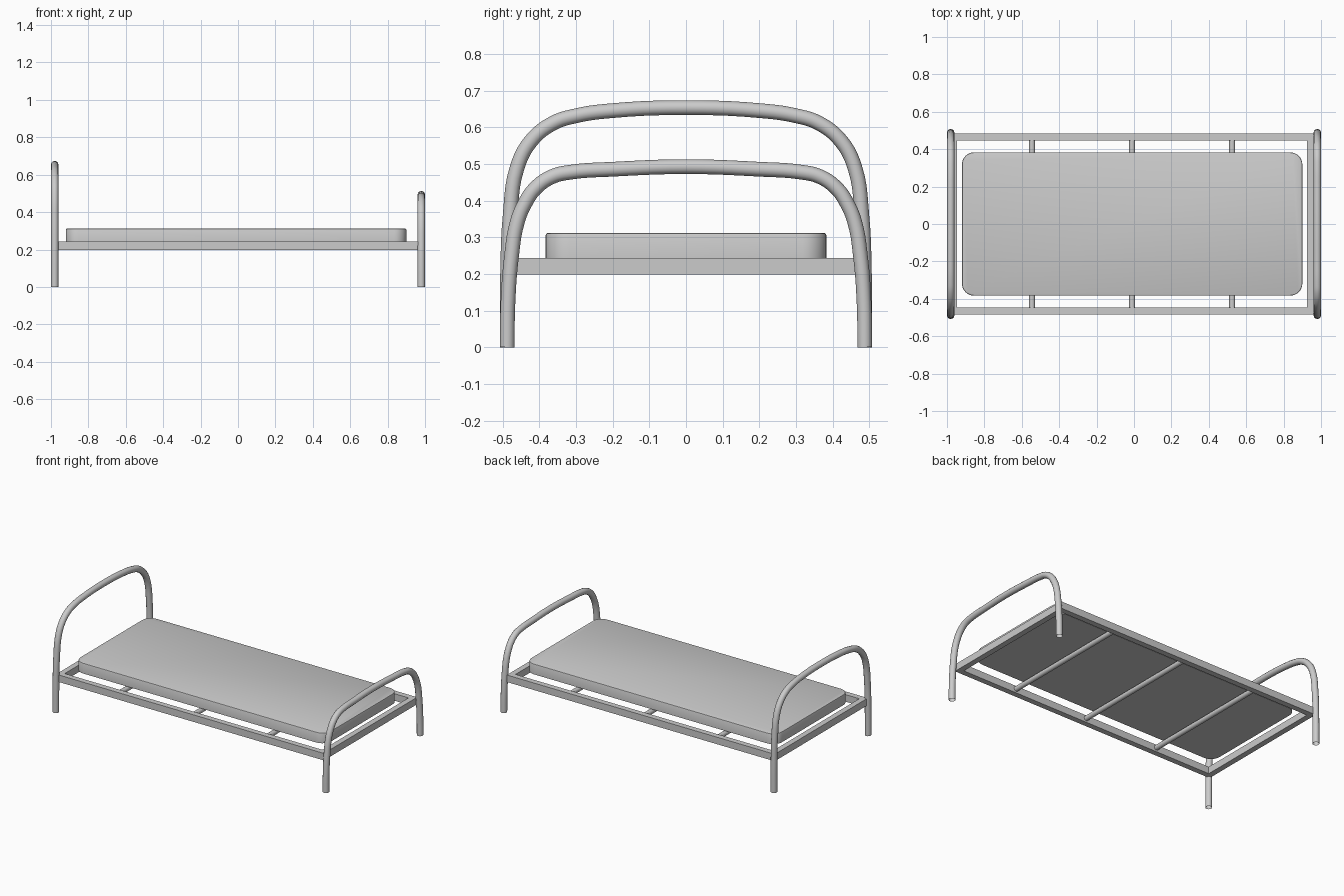
import bpy
import bmesh
from mathutils import Vector

cube = bpy.data.objects.get("Cube")
if cube:
    bpy.data.objects.remove(cube, do_unlink=True)

grey = bpy.data.materials.new("plain grey")
grey.use_nodes = True
GREY = (0.6, 0.6, 0.6, 1)
grey.diffuse_color = GREY
grey.node_tree.nodes["Principled BSDF"].inputs["Base Color"].default_value = GREY

CENTRE_X = -0.01      # frame and mattress sit slightly toward the headboard
RAIL_Z = (0.198, 0.244)
RAIL = 0.037          # rail width


def add_object(name, bm):
    mesh = bpy.data.meshes.new(name)
    bm.to_mesh(mesh)
    bm.free()
    mesh.materials.append(grey)
    obj = bpy.data.objects.new(name, mesh)
    bpy.context.collection.objects.link(obj)
    return obj


def box_mesh(low, high):
    bm = bmesh.new()
    bmesh.ops.create_cube(bm, size=1)
    low, high = Vector(low), Vector(high)
    for v in bm.verts:
        v.co = (low + high) / 2 + v.co * (high - low)
    return bm


def smooth(obj):
    bpy.ops.object.select_all(action='DESELECT')
    obj.select_set(True)
    bpy.context.view_layer.objects.active = obj
    bpy.ops.object.shade_smooth_by_angle(angle=0.6)


def tube_arch(name, x, half):
    """Bent tube: half profile of (y, z) from foot to crown, mirrored in y."""
    points = half + [(-y, z) for y, z in reversed(half[:-1])]
    curve = bpy.data.curves.new(name, 'CURVE')
    curve.dimensions = '3D'
    curve.bevel_depth = 0.02
    curve.bevel_resolution = 4
    curve.resolution_u = 5
    spline = curve.splines.new('BEZIER')
    spline.bezier_points.add(len(points) - 1)
    for bp, (y, z) in zip(spline.bezier_points, points):
        bp.co = (x, y, z)
        bp.handle_left_type = bp.handle_right_type = 'AUTO'
    curve.materials.append(grey)
    obj = bpy.data.objects.new(name, curve)
    bpy.context.collection.objects.link(obj)
    bpy.ops.object.select_all(action='DESELECT')
    obj.select_set(True)
    bpy.context.view_layer.objects.active = obj
    bpy.ops.object.convert(target='MESH')
    smooth(bpy.context.object)


# Headboard and footboard tubes
tube_arch("headboard_tube", -0.98, [
    (0.488, 0), (0.487, 0.2), (0.48, 0.36), (0.461, 0.49), (0.424, 0.562),
    (0.364, 0.611), (0.3, 0.632), (0.2, 0.646), (0, 0.654)])
tube_arch("footboard_tube", 0.98, [
    (0.488, 0), (0.486, 0.12), (0.476, 0.25), (0.461, 0.34), (0.44, 0.392),
    (0.412, 0.433), (0.365, 0.466), (0.314, 0.478), (0.2, 0.486), (0, 0.493)])

# Rectangular frame
HALF_X, HALF_Y = 0.972, 0.483
for side, name in ((-1, "right_side_rail"), (1, "left_side_rail")):
    y0, y1 = sorted((side * HALF_Y, side * (HALF_Y - RAIL)))
    add_object(name, box_mesh((CENTRE_X - HALF_X, y0, RAIL_Z[0]),
                              (CENTRE_X + HALF_X, y1, RAIL_Z[1])))
for side, name in ((-1, "head_rail"), (1, "foot_rail")):
    x0, x1 = sorted((CENTRE_X + side * HALF_X, CENTRE_X + side * (HALF_X - RAIL)))
    inner = HALF_Y - RAIL
    add_object(name, box_mesh((x0, -inner, RAIL_Z[0]), (x1, inner, RAIL_Z[1])))

# Round cross bars under the mattress
for i, offset in enumerate((-0.535, 0, 0.535)):
    bm = bmesh.new()
    bmesh.ops.create_cone(bm, cap_ends=True, segments=16, radius1=0.016,
                          radius2=0.016, depth=2 * (HALF_Y - RAIL))
    for v in bm.verts:
        v.co = (CENTRE_X + offset + v.co.x, v.co.z, 0.224 - v.co.y)
    bmesh.ops.recalc_face_normals(bm, faces=bm.faces)
    smooth(add_object(f"cross_bar_{i + 1}", bm))

# Mattress with rounded corners and a slightly softened top edge
bm = box_mesh((CENTRE_X - 0.91, -0.383, RAIL_Z[1]), (CENTRE_X + 0.91, 0.383, 0.312))
upright = [e for e in bm.edges if abs(e.verts[0].co.z - e.verts[1].co.z) > 0.01]
bmesh.ops.bevel(bm, geom=upright, offset=0.065, segments=8, profile=0.5, affect='EDGES')
rim = [e for e in bm.edges if all(v.co.z > 0.311 for v in e.verts)]
bmesh.ops.bevel(bm, geom=rim, offset=0.006, segments=2, profile=0.5, affect='EDGES')
smooth(add_object("mattress", bm))
